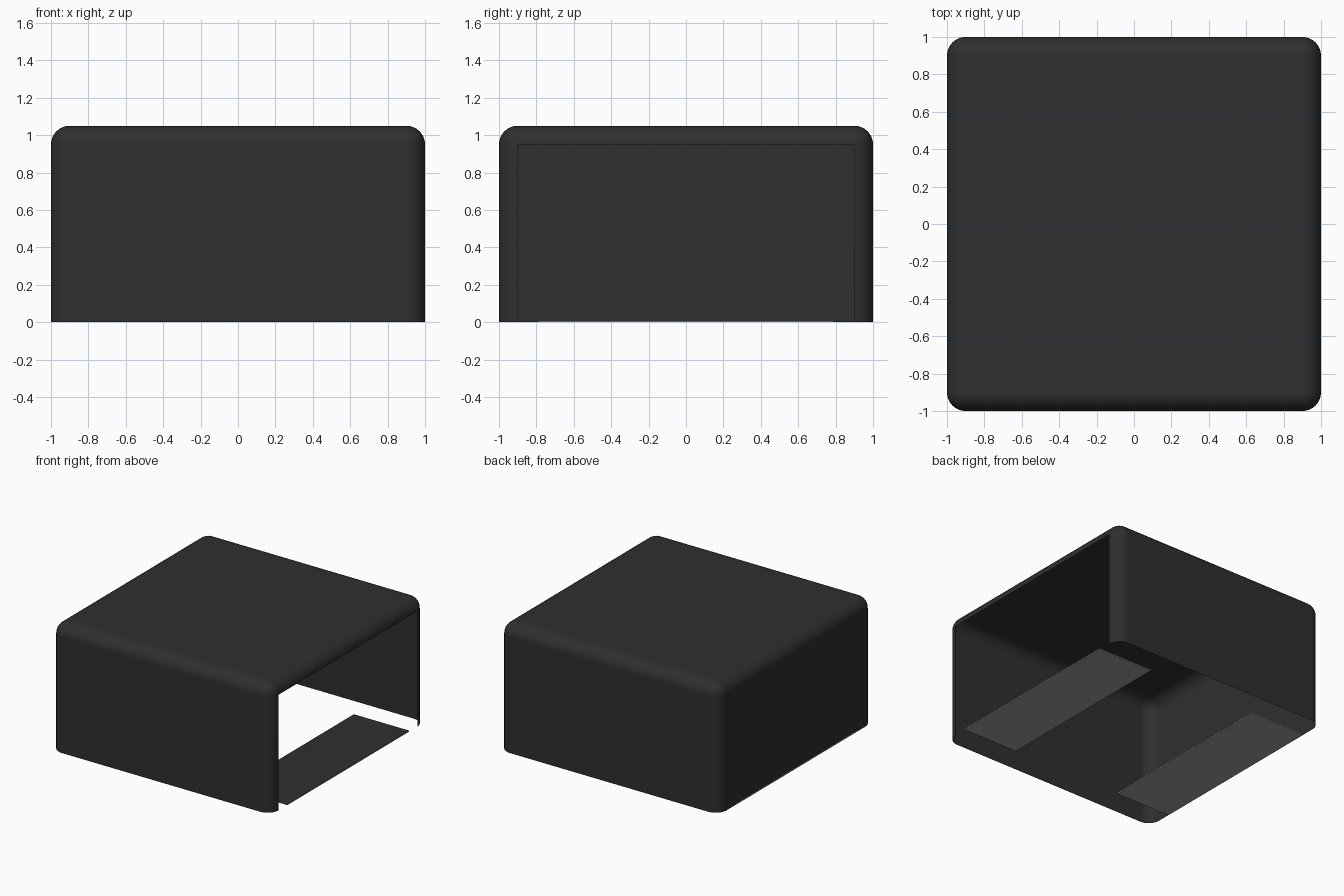
import bpy
import bmesh
import math
from mathutils import Matrix

cube = bpy.data.objects.get("Cube")
if cube:
    bpy.data.objects.remove(cube, do_unlink=True)

HEIGHT = 1.05
RADIUS = 0.1


def make_material(name, color):
    mat = bpy.data.materials.new(name)
    mat.use_nodes = True
    mat.diffuse_color = (*color, 1)
    mat.node_tree.nodes["Principled BSDF"].inputs["Base Color"].default_value = (*color, 1)
    return mat


def box_bmesh(x0, x1, y0, y1, z0, z1):
    bm = bmesh.new()
    size = Matrix.Diagonal((x1 - x0, y1 - y0, z1 - z0, 1))
    place = Matrix.Translation(((x0 + x1) / 2, (y0 + y1) / 2, (z0 + z1) / 2))
    bmesh.ops.create_cube(bm, size=1, matrix=place @ size)
    return bm


def add_object(name, bm, materials):
    mesh = bpy.data.meshes.new(name)
    bm.to_mesh(mesh)
    bm.free()
    for mat in materials:
        mesh.materials.append(mat)
    obj = bpy.data.objects.new(name, mesh)
    bpy.context.collection.objects.link(obj)
    return obj


charcoal = make_material("charcoal", (0.028, 0.028, 0.028))
pad_grey = make_material("pad grey", (0.34, 0.34, 0.31))

# Cover: rounded thin shell, open underneath and on the +x side
bm = box_bmesh(-1, 1, -1, 1, 0, HEIGHT)
rounded = [e for e in bm.edges if max(v.co.z for v in e.verts) > 0.01]
bmesh.ops.bevel(bm, geom=rounded, offset=RADIUS, offset_type='OFFSET',
                segments=8, profile=0.5, affect='EDGES', clamp_overlap=True)
openings = [f for f in bm.faces
            if all(v.co.z < 0.0001 for v in f.verts)
            or all(v.co.x > 0.9999 for v in f.verts)]
bmesh.ops.delete(bm, geom=openings, context='FACES')
cover = add_object("cover_shell", bm, [charcoal])

bpy.ops.object.select_all(action='DESELECT')
cover.select_set(True)
bpy.context.view_layer.objects.active = cover
bpy.ops.object.shade_smooth_by_angle(angle=math.radians(30))

# Keep the large panels flat so only the rounded edges shade softly
weighted = cover.modifiers.new("flat_panels", 'WEIGHTED_NORMAL')
weighted.mode = 'FACE_AREA'
weighted.weight = 100
weighted.keep_sharp = True

# Base pads: grey strips with a dark upper face
for name, side in (("left_base_pad", 1), ("right_base_pad", -1)):
    x0, x1 = sorted((side * 0.5, side * 1.001))
    bm = box_bmesh(x0, x1, -0.79, 0.79, 0, 0.01)
    bm.normal_update()
    for face in bm.faces:
        face.material_index = 1 if face.normal.z > 0.9 else 0
    add_object(name, bm, [pad_grey, charcoal])
